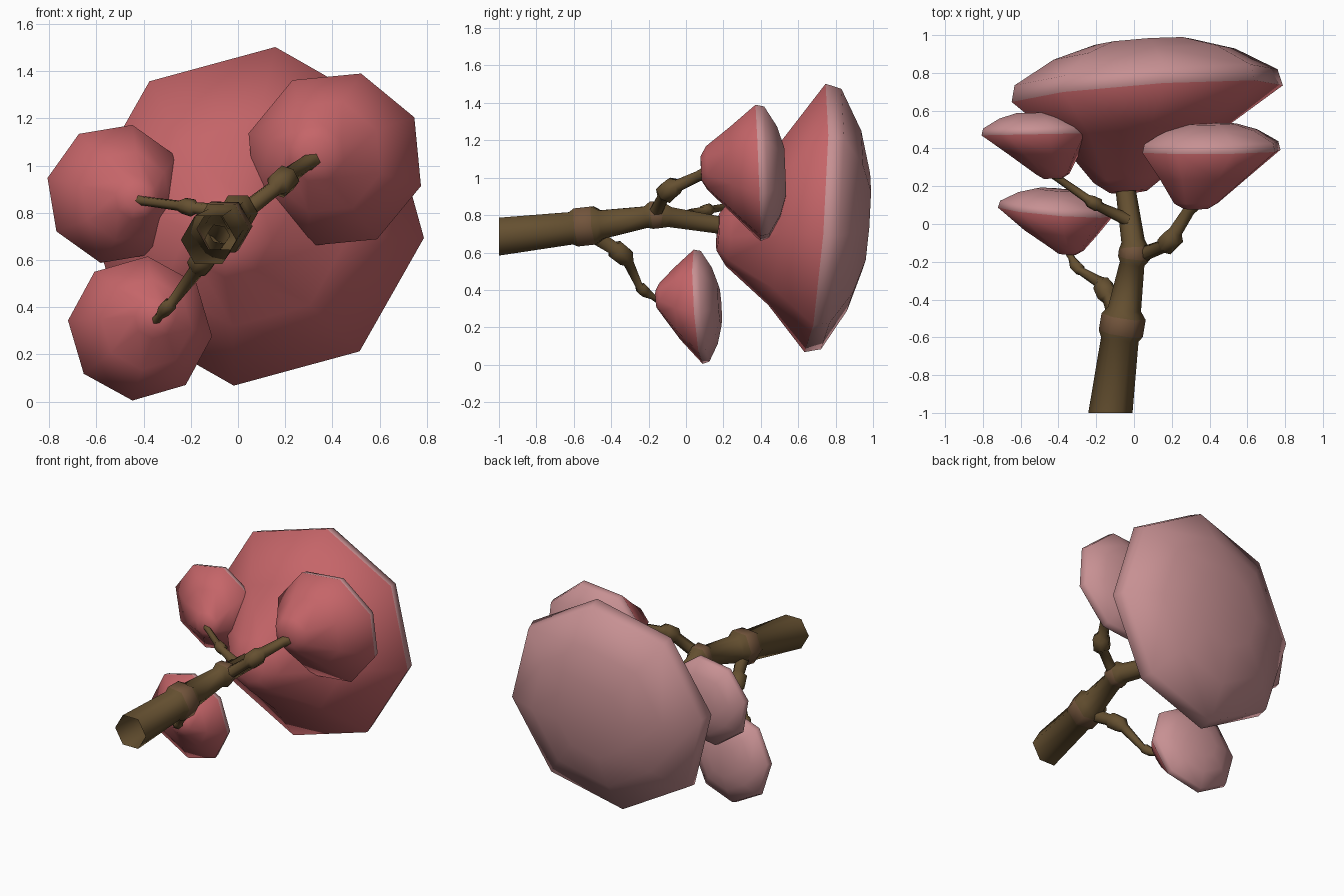
import bpy, bmesh, math
from mathutils import Vector

if "Cube" in bpy.data.objects:
    bpy.data.objects.remove(bpy.data.objects["Cube"])


def material(name, rgb):
    m = bpy.data.materials.new(name)
    m.diffuse_color = (*rgb, 1)
    m.use_nodes = True
    m.node_tree.nodes["Principled BSDF"].inputs["Base Color"].default_value = m.diffuse_color
    return m


bark = material("bark", (0.13, 0.08, 0.03))
knot = material("knot_bark", (0.17, 0.09, 0.045))
leaf = material("leaf_under", (0.56, 0.13, 0.14))
pale = material("leaf_top", (0.57, 0.28, 0.29))


def loft(name, rings, mats, bands, capped):
    """Skin a list of point rings; bands holds one material index per strip."""
    bm = bmesh.new()
    vs = [[bm.verts.new(p) for p in r] for r in rings]
    n = len(vs[0])
    for k in range(len(vs) - 1):
        for i in range(n):
            j = (i + 1) % n
            f = bm.faces.new((vs[k][i], vs[k + 1][i], vs[k + 1][j], vs[k][j]))
            f.material_index = bands[k]
    if capped:
        bm.faces.new(vs[0]).material_index = bands[0]
        bm.faces.new(vs[-1][::-1]).material_index = bands[-1]
    bmesh.ops.recalc_face_normals(bm, faces=bm.faces)
    me = bpy.data.meshes.new(name)
    bm.to_mesh(me)
    bm.free()
    for m in mats:
        me.materials.append(m)
    ob = bpy.data.objects.new(name, me)
    bpy.context.collection.objects.link(ob)
    bpy.context.view_layer.objects.active = ob
    ob.select_set(True)
    bpy.ops.object.shade_smooth_by_angle(angle=math.radians(85))
    ob.select_set(False)


def ring(c, axis, r, n, phase):
    """Regular polygon around c, facing axis; phase is measured in the front view."""
    axis = Vector(axis).normalized()
    ref = Vector((1, 0, 0))
    u = (ref - axis * ref.dot(axis)).normalized()
    v = u.cross(axis)
    pts = []
    for i in range(n):
        a = math.radians(phase) + math.tau * i / n
        pts.append(Vector(c) + r * (math.cos(a) * u + math.sin(a) * v))
    return pts


def tube(name, path, knots=(), start=None):
    """Six-sided limb through (x, y, z, radius) points."""
    P = [Vector(p[:3]) for p in path]
    rings = []
    for i, p in enumerate(path):
        d = P[min(i + 1, len(P) - 1)] - P[max(i - 1, 0)]
        rings.append(ring(P[i], start if start and i == 0 else d, p[3], 6, 0))
    bands = [1 if k in knots else 0 for k in range(len(P) - 1)]
    loft(name, rings, (bark, knot), bands, False)


# Trunk with two swollen knots
tube("trunk", [(-0.125, -1, 0.685, 0.117), (-0.075, -0.61, 0.73, 0.1),
               (-0.07, -0.58, 0.735, 0.118), (-0.055, -0.49, 0.745, 0.118),
               (-0.05, -0.45, 0.75, 0.088), (-0.01, -0.21, 0.79, 0.066),
               (0.0, -0.18, 0.80, 0.085), (0.0, -0.13, 0.80, 0.08),
               (-0.005, -0.09, 0.79, 0.062), (-0.05, 0.22, 0.74, 0.052)],
     (2, 6), (0, 1, 0))

# Side branches
tube("right_branch", [(0.02, -0.17, 0.80, 0.04), (0.15, -0.12, 0.90, 0.035),
                      (0.17, -0.11, 0.915, 0.06), (0.21, -0.07, 0.95, 0.058),
                      (0.22, -0.04, 0.96, 0.037), (0.29, 0.07, 1.01, 0.032),
                      (0.34, 0.13, 1.03, 0.045)])
tube("left_branch", [(-0.03, 0.02, 0.80, 0.036), (-0.18, 0.09, 0.82, 0.026),
                     (-0.19, 0.10, 0.82, 0.038), (-0.23, 0.12, 0.83, 0.035),
                     (-0.25, 0.135, 0.83, 0.023), (-0.40, 0.24, 0.85, 0.02),
                     (-0.43, 0.27, 0.86, 0.03)])
tube("lower_branch", [(-0.08, -0.52, 0.71, 0.05), (-0.13, -0.39, 0.625, 0.04),
                      (-0.14, -0.375, 0.615, 0.058), (-0.165, -0.325, 0.575, 0.055),
                      (-0.18, -0.31, 0.55, 0.032), (-0.28, -0.25, 0.42, 0.022),
                      (-0.29, -0.24, 0.41, 0.034), (-0.31, -0.22, 0.39, 0.032),
                      (-0.33, -0.18, 0.365, 0.018), (-0.36, -0.12, 0.33, 0.025)])

# Canopy half-section after the rounded tip: (offset along axis, radius), in rim radii
PROFILE = [(0, 1), (0.12, 0.97), (0.29, 0.67), (0.38, 0.36)]


def canopy(name, centre, axis, radius, phase, tip, blunt, mid):
    c, a, t = Vector(centre), Vector(axis).normalized(), Vector(tip)
    side = t - c
    side -= a * side.dot(a)
    rings = [ring(t, a, radius * blunt * 0.55, 8, phase),
             ring(t + a * radius * 0.08, a, radius * blunt, 8, phase)]
    for off, r in [mid] + PROFILE:
        shift = side * max(0, -off / 0.75)
        rings.append(ring(c + shift + a * off * radius, a, r * radius, 8, phase))
    loft(name, rings, (leaf, pale), [0, 0, 0, 1, 1, 1], True)


# Canopies
canopy("main_canopy", (0.07, 0.69, 0.785), (-0.07, 1, -0.07), 0.725, 83,
       (-0.03, 0.17, 0.71), 0.25, (-0.29, 0.61))
canopy("right_canopy", (0.41, 0.385, 1.025), (-0.01, 1, 0.04), 0.382, 28,
       (0.33, 0.08, 1.05), 0.32, (-0.37, 0.64))
canopy("left_canopy", (-0.515, 0.475, 0.88), (-0.02, 1, 0.0), 0.3, 77,
       (-0.43, 0.24, 0.86), 0.3, (-0.35, 0.64))
canopy("lower_canopy", (-0.415, 0.065, 0.31), (0.08, 1, 0.07), 0.308, 84,
       (-0.355, -0.16, 0.35), 0.28, (-0.35, 0.63))
